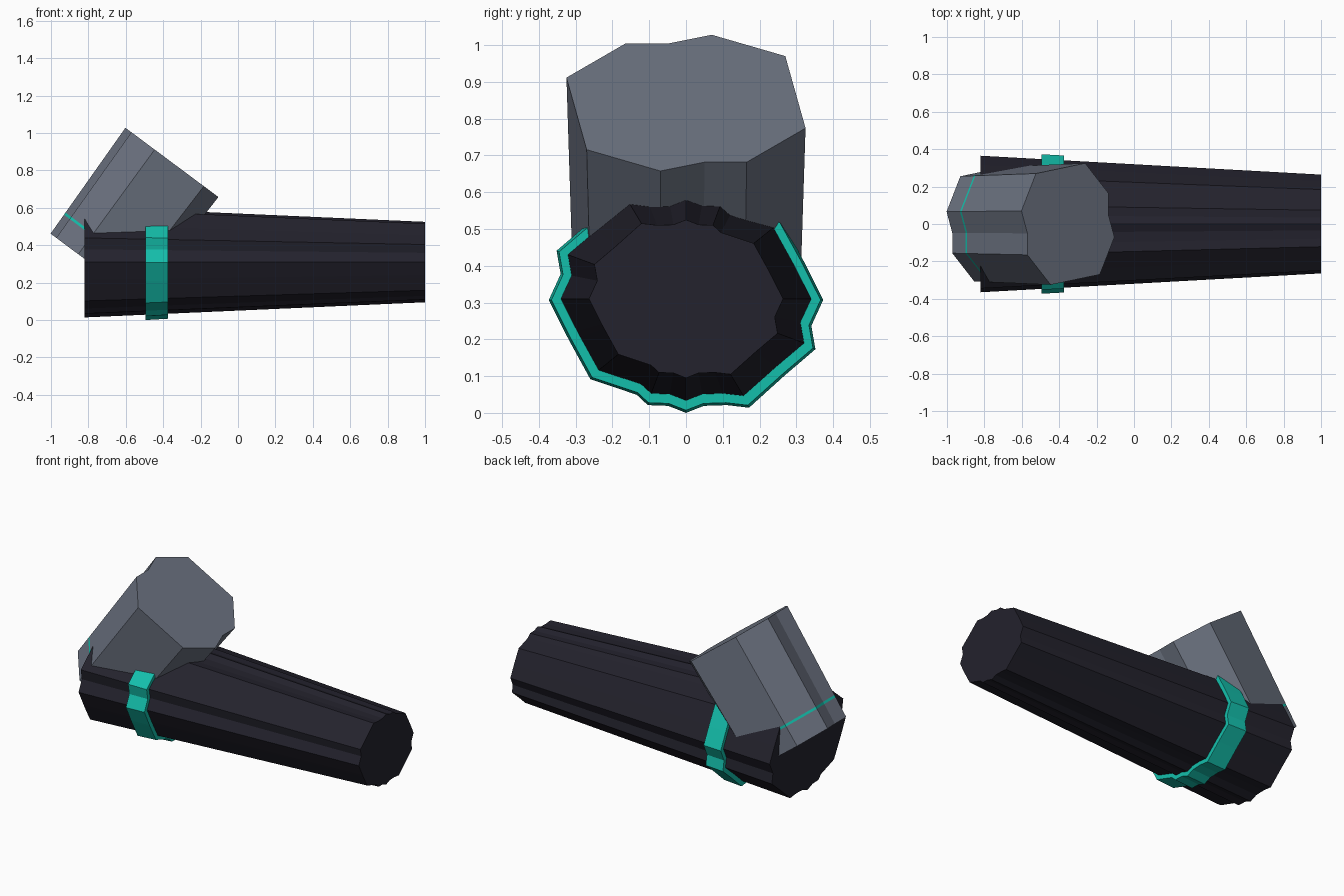
import bpy, bmesh
from mathutils import Vector

if "Cube" in bpy.data.objects:
    bpy.data.objects.remove(bpy.data.objects["Cube"])


def material(name, rgb):
    m = bpy.data.materials.new(name)
    m.diffuse_color = (*rgb, 1)
    m.use_nodes = True
    m.node_tree.nodes["Principled BSDF"].inputs["Base Color"].default_value = m.diffuse_color
    return m


DARK = material("dark charcoal", (0.017, 0.016, 0.026))
GREY = material("slate grey", (0.147, 0.168, 0.216))
TEAL = material("teal", (0.007, 0.520, 0.410))


def full_turn(half):
    """Complete a profile by rotating its half 180 degrees."""
    return half + [(-u, -v) for u, v in half]


def loft(name, profile, rings, u_axis, v_axis, mats, mat_rule=lambda i: 0):
    """Skin scaled copies of a profile; rings = (centre, u scale, v scale)."""
    bm = bmesh.new()
    loops = [[bm.verts.new(Vector(c) + u_axis * (u * su) + v_axis * (v * sv))
              for u, v in profile] for c, su, sv in rings]
    n = len(profile)
    for i, (a, b) in enumerate(zip(loops, loops[1:])):
        for k in range(n):
            j = (k + 1) % n
            bm.faces.new((a[k], a[j], b[j], b[k])).material_index = mat_rule(i)
    bm.faces.new(loops[0])
    bm.faces.new(loops[-1])
    bmesh.ops.recalc_face_normals(bm, faces=bm.faces)
    mesh = bpy.data.meshes.new(name)
    bm.to_mesh(mesh)
    bm.free()
    for m in mats:
        mesh.materials.append(m)
    ob = bpy.data.objects.new(name, mesh)
    bpy.context.collection.objects.link(ob)
    return ob


Y, Z = Vector((0, 1, 0)), Vector((0, 0, 1))
MID = 0.307

# Faceted, notched cross-section shared by the barrel and its band (unit radius)
fluted = full_turn([(u / 0.37, v / 0.305) for u, v in [
    (0.37, 0), (0.338, -0.07), (0.349, -0.133), (0.265, -0.205),
    (0.17, -0.291), (0.110, -0.284), (0.048, -0.286), (0, -0.305),
    (-0.048, -0.286), (-0.103, -0.284), (-0.133, -0.256),
    (-0.258, -0.214), (-0.312, -0.115), (-0.321, -0.098)]])

# Tapered barrel
loft("barrel", fluted,
     [((-0.82, 0, MID + 0.003), 0.365, 0.296), ((1, 0, MID + 0.003), 0.264, 0.215)],
     Y, Z, [DARK])

# Raised band around the barrel
loft("band", fluted,
     [((-0.495, 0, MID), 0.373, 0.307), ((-0.375, 0, MID), 0.366, 0.300)],
     Y, Z, [TEAL])

# Tilted head with a thin stripe near its base
axis, up = Vector((0.597, 0, 0.802)), Vector((-0.802, 0, 0.597))
base, length = Vector((-0.767, 0, 0.287)), 0.693
head_profile = full_turn([(-0.325, 0.115), (-0.165, 0.27), (-0.05, 0.27),
                          (0.07, 0.31), (0.27, 0.213)])
head_rings = []
for d in (0, 0.124, 0.138, length):
    s = 0.945 + 0.055 * d / length
    head_rings.append((base + axis * d, s, s))
loft("head", head_profile, head_rings, Y, up, [GREY, TEAL],
     lambda i: 1 if i == 1 else 0)
